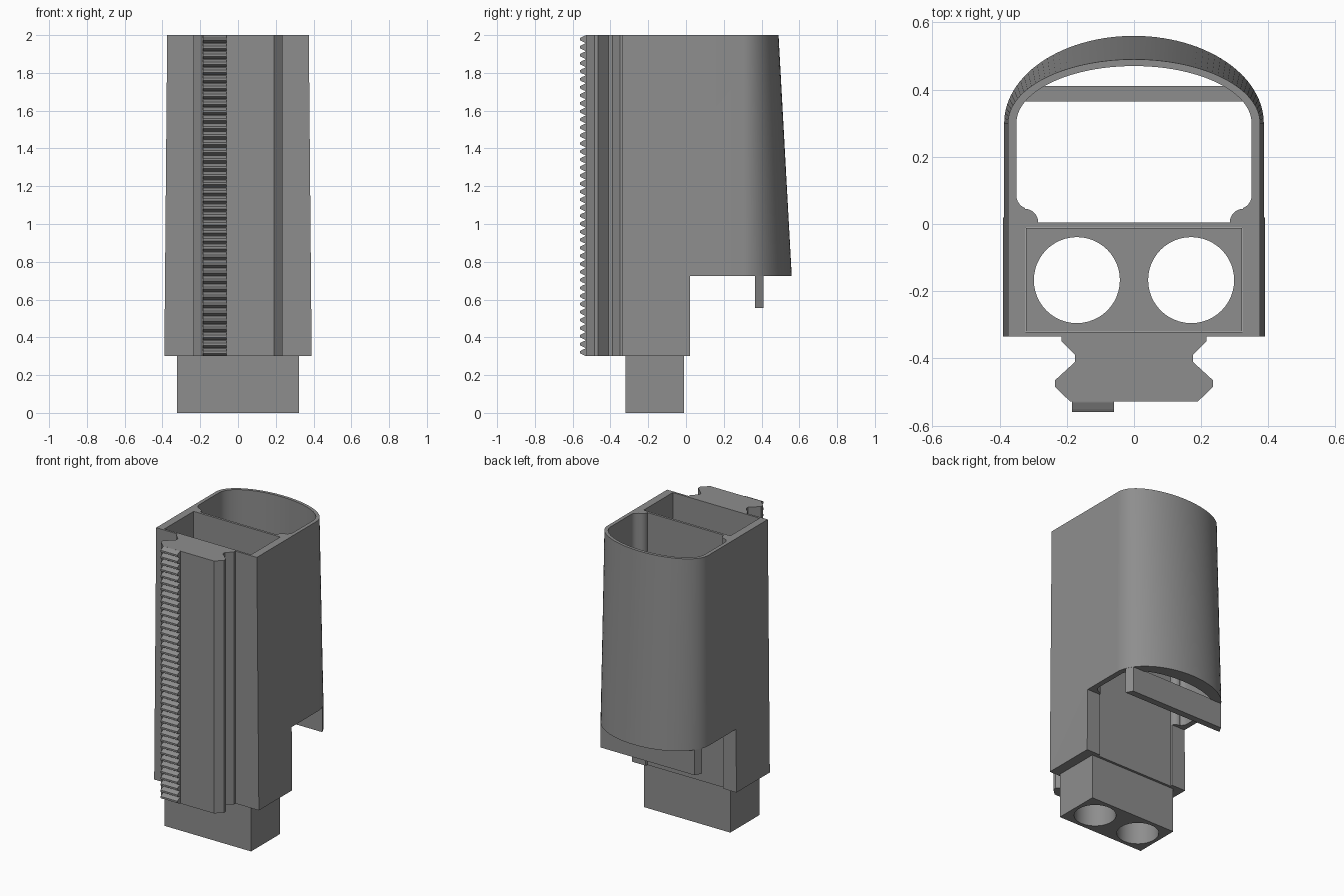
import bpy, bmesh, math

if "Cube" in bpy.data.objects:
    bpy.data.objects.remove(bpy.data.objects["Cube"])

grey = bpy.data.materials.new("grey plastic")
grey.diffuse_color = (0.27, 0.27, 0.27, 1)
grey.use_nodes = True
grey.node_tree.nodes["Principled BSDF"].inputs["Base Color"].default_value = grey.diffuse_color


def loft(name, low, high, z0, z1):
    """Closed solid between two outlines with equal point counts."""
    bm = bmesh.new()
    a = [bm.verts.new((x, y, z0)) for x, y in low]
    b = [bm.verts.new((x, y, z1)) for x, y in high]
    n = len(a)
    bm.faces.new(a[::-1])
    bm.faces.new(b)
    for i in range(n):
        j = (i + 1) % n
        bm.faces.new((a[i], a[j], b[j], b[i]))
    bmesh.ops.recalc_face_normals(bm, faces=bm.faces)
    me = bpy.data.meshes.new(name)
    bm.to_mesh(me)
    bm.free()
    me.materials.append(grey)
    ob = bpy.data.objects.new(name, me)
    bpy.context.collection.objects.link(ob)
    return ob


def prism(name, pts, z0, z1):
    return loft(name, pts, pts, z0, z1)


def box(name, x0, x1, y0, y1, z0, z1):
    return prism(name, [(x0, y0), (x1, y0), (x1, y1), (x0, y1)], z0, z1)


def arc(cx, cy, rx, ry, a0, a1, n):
    return [(cx + rx * math.cos(math.radians(a0 + (a1 - a0) * i / n)),
             cy + ry * math.sin(math.radians(a0 + (a1 - a0) * i / n)))
            for i in range(n + 1)]


def cut(ob, cutters):
    """Subtract the cutters, bake the result and remove them."""
    for c in cutters:
        m = ob.modifiers.new("cut", 'BOOLEAN')
        m.operation, m.solver, m.object = 'DIFFERENCE', 'EXACT', c
    bpy.context.view_layer.update()
    dg = bpy.context.evaluated_depsgraph_get()
    me = bpy.data.meshes.new_from_object(ob.evaluated_get(dg))
    ob.modifiers.clear()
    ob.data = me
    for c in cutters:
        bpy.data.objects.remove(c)


def smooth(ob):
    bpy.ops.object.select_all(action='DESELECT')
    ob.select_set(True)
    bpy.context.view_layer.objects.active = ob
    bpy.ops.object.shade_smooth_by_angle(angle=math.radians(25))


# Tapered outer shell: flat front, straight sides, elliptical back
def outline(a, b):
    return [(-a, -0.335), (a, -0.335)] + arc(0, 0.3, a, b, 0, 180, 56)


shell = loft("shell", outline(0.39, 0.283), outline(0.375, 0.19), 0.3, 2.0)

# Rear cavity with S-curved front corners
half = arc(0.325, 0.005, 0.04, 0.04, 180, 90, 8) + \
    arc(0.31, 0.085, 0.04, 0.04, -68, 0, 8)
half = [(x, y) for x, y in half]
back = arc(0, 0.3, 0.35, 0.17, 0, 180, 48)
cavity = half + back + [(-x, y) for x, y in reversed(half)]
cut(shell, [
    box("step cutter", -1, 1, 0.02, 1, 0, 0.725),
    prism("cavity cutter", cavity, 0, 3),
    box("pocket cutter", -0.323, 0.323, -0.321, -0.011, 0, 3),
])
smooth(shell)

# Lower insert block with two round bores
insert = box("insert_block", -0.322, 0.322, -0.3205, -0.0115, 0.0, 0.5)
cut(insert, [prism("bore cutter", arc(s * 0.17, -0.167, 0.128, 0.128, 0, 352.5, 47), -1, 1)
             for s in (-1, 1)])
smooth(insert)

# Dovetail rail on the front, with two rounded recesses
side = [(0.215, -0.335), (0.215, -0.35), (0.175, -0.39), (0.175, -0.41),
        (0.235, -0.465), (0.235, -0.485), (0.19, -0.528)]
rail = prism("rail", side + [(-x, y) for x, y in reversed(side)], 0.3, 2.0)


def recess(z0, z1, r=0.03):
    x0, x1 = -0.055, 0.17
    pts = []
    for cx, cz, a in ((x1 - r, z1 - r, 0), (x0 + r, z1 - r, 90),
                      (x0 + r, z0 + r, 180), (x1 - r, z0 + r, 270)):
        pts += arc(cx, cz, r, r, a, a + 90, 6)
    ob = prism("recess cutter", pts, 0.34, 0.7)
    for v in ob.data.vertices:          # stand the outline upright
        x, z, d = v.co
        v.co = (x, -d, z)
    ob.data.flip_normals()
    return ob


cut(rail, [recess(0.515, 1.065), recess(1.24, 1.79)])
smooth(rail)

# Toothed rack beside the recesses
teeth, z0, z1 = 40, 0.3, 2.0
p = (z1 - z0) / teeth
pts = [(-0.526, z1), (-0.526, z0)]
for i in range(teeth):
    z = z0 + i * p
    pts += [(-0.531, z + 0.02 * p), (-0.550, z + 0.22 * p), (-0.560, z + 0.36 * p),
            (-0.560, z + 0.64 * p), (-0.550, z + 0.78 * p), (-0.531, z + 0.98 * p)]
rack = prism("rack", pts, -0.185, -0.06)
for v in rack.data.vertices:
    y, z, x = v.co
    v.co = (x, y, z)

# Cross plate hanging below the rear skirt
prism("cross_plate", [(-0.373, 0.365), (0.373, 0.365), (0.35, 0.41), (-0.35, 0.41)],
      0.555, 0.73)
